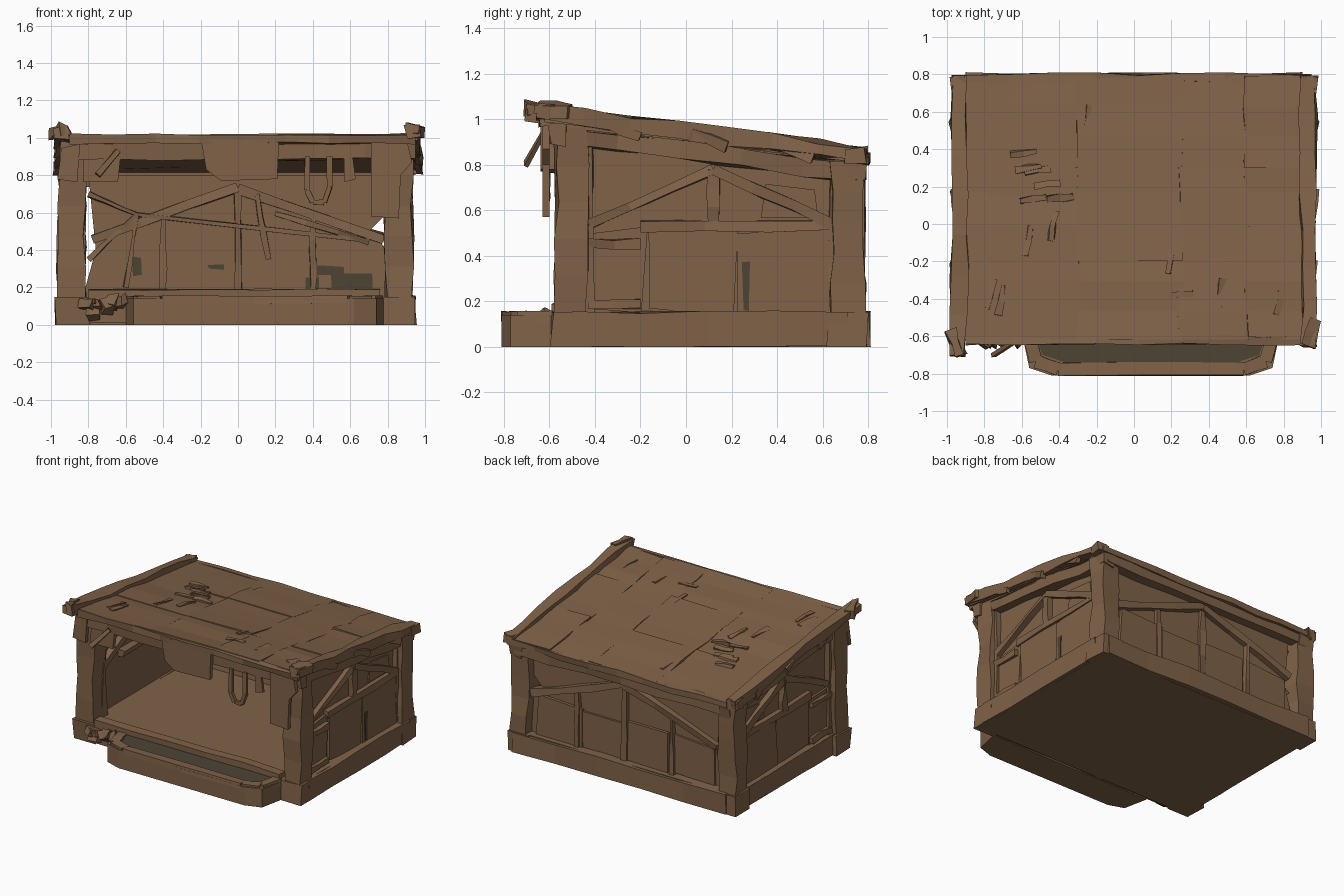
import bpy, bmesh, random
from mathutils import Vector

random.seed(7)
if "Cube" in bpy.data.objects:
    bpy.data.objects.remove(bpy.data.objects["Cube"], do_unlink=True)


def material(name, rgb):
    mat = bpy.data.materials.new(name)
    mat.use_nodes = True
    mat.diffuse_color = (*rgb, 1)
    mat.node_tree.nodes["Principled BSDF"].inputs["Base Color"].default_value = (*rgb, 1)
    return mat


WOOD = material("weathered brown wood", (0.215, 0.122, 0.065))
DARK = material("dark olive stain", (0.075, 0.058, 0.034))
X, Y, Z = Vector((1, 0, 0)), Vector((0, 1, 0)), Vector((0, 0, 1))

# Main levels and lines of the shelter
FLOOR, RAIL = 0.15, 0.53
WALL, POST = 0.86, 0.14
FRONT, BACK = -0.5, 0.71
EAVE_FRONT, EAVE_BACK = -0.62, 0.79
SIDES = {"right": -1, "left": 1}
uniform = random.uniform


def roof_z(y):
    return 1.015 - 0.12 * (y - EAVE_FRONT)


def finish(name, bm, mat=WOOD):
    for vert in bm.verts:
        vert.co.z = max(vert.co.z, 0)
    bmesh.ops.recalc_face_normals(bm, faces=bm.faces)
    mesh = bpy.data.meshes.new(name)
    bm.to_mesh(mesh)
    bm.free()
    mesh.materials.append(mat)
    bpy.context.collection.objects.link(bpy.data.objects.new(name, mesh))


def beam(name, start, end, width, depth, ref=Y, parts=3, rough=0.009):
    """Rough timber between two points; depth is measured along ref."""
    start, end = Vector(start), Vector(end)
    along = (end - start).normalized()
    deep = (ref - along * ref.dot(along)).normalized()
    wide = along.cross(deep)
    bm = bmesh.new()
    rings = []
    for i in range(parts + 1):
        centre = start.lerp(end, i / parts)
        rings.append([bm.verts.new(centre
                                   + wide * (a * width / 2 + uniform(-rough, rough))
                                   + deep * (b * depth / 2 + uniform(-rough, rough)))
                      for a, b in ((-1, -1), (1, -1), (1, 1), (-1, 1))])
    for ring, after in zip(rings, rings[1:]):
        for k in range(4):
            bm.faces.new((ring[k], ring[k - 1], after[k - 1], after[k]))
    bm.faces.new(rings[0])
    bm.faces.new(rings[-1])
    finish(name, bm)


def plate(name, points, axis, at, thick, mat=WOOD):
    """Flat outline extruded along an axis."""
    slot = (X, Y, Z).index(axis)
    bm = bmesh.new()
    corners = []
    for point in points:
        place = list(point)
        place.insert(slot, at)
        corners.append(bm.verts.new(place))
    grown = bmesh.ops.extrude_face_region(bm, geom=[bm.faces.new(corners)])["geom"]
    bmesh.ops.translate(bm, vec=axis * thick,
                        verts=[g for g in grown if isinstance(g, bmesh.types.BMVert)])
    finish(name, bm, mat)


def ragged(left, right, low, high, rough=0.02):
    """Outline of a board with uneven corners."""
    return [(a + uniform(-rough, rough), b + uniform(-rough, rough))
            for a, b in ((left, low), (right, low), (right, high), (left, high))]


# Foundation, skirting and front sill
half = FLOOR / 2
plate("foundation", ragged(-0.94, 0.92, -0.56, 0.78, 0.005), Z, 0, FLOOR)
for side, s in SIDES.items():
    beam(side + "_skirting", (s * 0.9, FRONT, half), (s * 0.9, BACK, half), FLOOR, 0.09, X, 4)
beam("back_skirting", (-0.9, 0.76, half), (0.9, 0.76, half), FLOOR, 0.09, Y, 5)
beam("front_sill", (-0.8, -0.55, 0.1), (0.76, -0.55, 0.1), 0.18, 0.07, Y, 5, 0.006)
beam("back_floor_rail", (-0.8, 0.66, FLOOR), (0.76, 0.66, FLOOR), 0.07, 0.06, Y, 5)


# Front step with a raised rim and a stained tread
def step_outline(inset):
    left, right, front = inset - 0.6, 0.78 - inset, inset - 0.81
    cut, rear = 0.04, -0.58
    return [(left, rear), (left + cut, front + cut), (left + cut * 4, front),
            (right - cut * 4, front), (right - cut, front + cut), (right, rear)]


plate("step", step_outline(0), Z, 0, FLOOR - 0.01)
rim = [Vector((x, y, FLOOR - 0.015)) for x, y in step_outline(0.035)]
for i, (start, end) in enumerate(zip(rim, rim[1:])):
    beam(f"step_rim_{i}", start, end, 0.07, 0.04, Z, 2, 0.004)
plate("step_tread_stain", step_outline(0.07), Z, FLOOR - 0.01, 0.006, DARK)

# Corner posts on plinths
for side, s in SIDES.items():
    x = s * WALL + (s - 1) * 0.015
    for end, y in (("front", FRONT), ("back", BACK)):
        beam(f"{end}_{side}_plinth", (x, y, 0), (x, y, FLOOR), 0.18, 0.18, Y, 1)
        beam(f"{end}_{side}_post", (x, y, FLOOR), (x, y, roof_z(y) - 0.04), POST, POST, Y, 5, 0.013)

# Side walls: overlapping boards, rail, studs and sloping braces
stud_y, brace_top = 0.12, 0.78
wall_front, wall_back = -0.43, 0.65
side_braces = {
    "rail": ((-0.2, RAIL), (wall_back, RAIL)),
    "middle_stud": ((stud_y, RAIL), (stud_y, brace_top)),
    "front_brace": ((wall_front, RAIL), (stud_y, brace_top)),
    "back_brace": ((stud_y, brace_top), (wall_back, RAIL)),
    "front_stud": ((wall_front, FLOOR), (wall_front, 0.9)),
    "back_stud": ((wall_back, FLOOR), (wall_back, brace_top)),
}
for side, s in SIDES.items():
    wall = s * WALL - 0.01
    plate(side + "_wall", [(wall_front, FLOOR), (wall_back, FLOOR), (wall_back, 0.8), (wall_front, 0.94)],
          X, wall, s * 0.012)
    seams = (wall_front, -0.18, 0.21, wall_back)
    for i, (near, far) in enumerate(zip(seams, seams[1:])):
        plate(f"{side}_lower_panel_{i}", ragged(near, far, FLOOR, RAIL - 0.02), X, wall, s * (0.03 + i * 0.006))
    plate(side + "_upper_panel", ragged(0.34, 0.58, 0.57, 0.7), X, wall, s * 0.022)
    for part, (start, end) in side_braces.items():
        beam(f"{side}_{part}", (wall, *start), (wall, *end), 0.045, 0.1, X)
    for part, z in (("foot", 0.19), ("split", 0.45)):
        beam(f"{side}_{part}_board", (wall + s * 0.04, wall_front, z), (wall + s * 0.04, -0.2, z), 0.04, 0.03, X, 2)
    beam(side + "_eave_beam", (s * 0.88, FRONT - half, 0.93), (s * 0.88, EAVE_BACK, 0.76), 0.08, 0.1, X, 5, 0.012)

# Back wall with broken edges beside the posts
plate("back_wall", [(-0.83, FLOOR), (-0.76, 0.4), (-0.8, 0.8), (0.8, 0.8), (0.8, 0.6),
                    (0.7, 0.5), (0.8, 0.4), (0.8, FLOOR)], Y, 0.69, 0.025)
for i in range(4):
    left = -0.74 + i * 0.37
    plate(f"back_lower_panel_{i}", ragged(left, left + 0.36, FLOOR, 0.44), Y, BACK, 0.02 + i % 2 * 0.008)

# Back framing: a pair of sloping braces outside, thin crossing braces inside
peak = (0, BACK, 0.73)
beam("back_peak_stud", (0, BACK, FLOOR), peak, 0.04, 0.07)
for side, s in SIDES.items():
    beam(f"back_{side}_brace", peak, (s * 0.78, BACK, 0.46), 0.05, 0.09)
    beam(f"back_{side}_stud", (s * 0.4, BACK, FLOOR), (s * 0.4, BACK, 0.6), 0.03, 0.08)
joint = (-0.54, 0.59)
inner_braces = [((-0.8, 0.7), joint), (joint, (0.7, 0.45)), ((-0.8, 0.35), joint),
                (joint, (-0.6, 0.2)), ((0.1, 0.7), (0.16, 0.35)), ((0.2, 0.6), (0.7, 0.44))]
for i, (start, end) in enumerate(inner_braces):
    (ax, az), (bx, bz) = start, end
    beam(f"inner_brace_{i}", (ax, 0.68, az), (bx, 0.68, bz), 0.025, 0.04, rough=0.006)

# Front and back eave beams
beam("back_eave_beam", (-0.9, 0.75, brace_top), (0.9, 0.75, brace_top), 0.08, 0.07, Y, 6)
beam("front_eave_beam", (-0.95, -0.56, 0.935), (0.95, -0.56, 0.935), 0.1, 0.08, Y, 7)

# Boards and a loop hanging from the front eave
plate("hanging_board", [(-0.2, 1), (-0.17, 0.83), (-0.09, 0.77), (0.21, 0.78), (0.22, 1)], Y, -0.64, 0.03)
plate("hanging_side_board", [(0.71, 1), (0.71, 0.58), (0.86, 0.57), (0.87, 0.8), (0.93, 0.87), (0.9, 1)],
      Y, -0.63, 0.03)
plate("corner_knee_board", ragged(-0.83, -0.64, 0.75, 0.95), Y, -0.59, 0.03)
plate("corner_splinter", ragged(-0.95, -0.85, 0.76, 0.95), Y, -0.61, 0.03)
plate("small_hanging_chip", ragged(0.57, 0.62, 0.77, 0.9, 0.01), Y, -0.6, 0.02)
loop = [Vector((0.43 + a * 0.06, -0.61, z)) for a, z in
        ((-1, 0.9), (-1, 0.72), (-0.5, 0.655), (0.5, 0.655), (1, 0.74), (1, 0.9))]
for i, (start, end) in enumerate(zip(loop, loop[1:])):
    beam(f"hanging_loop_{i}", start, end, 0.028, 0.025, Y, 1, 0.003)
beam("loose_stick", (-0.75, -0.7, 0.8), (-0.64, -0.63, 0.93), 0.03, 0.02, Y, 1, 0.004)

# Roof: solid slab, overlapping boards and raised splinters
slab_back = roof_z(EAVE_BACK)
plate("roof_slab", [(-0.6, 0.97), (EAVE_BACK, slab_back - 0.04), (EAVE_BACK, slab_back), (-0.6, 1)],
      X, -0.93, 1.86)
columns = (-0.94, -0.29, 0.25, 0.6, 0.95)
rows = (EAVE_FRONT, -0.2, 0.3, EAVE_BACK)
for i, (left, right) in enumerate(zip(columns, columns[1:])):
    for j, (near, far) in enumerate(zip(rows, rows[1:])):
        middle, lift = (left + right) / 2, uniform(-0.02, -0.005)
        far = min(far + 0.05, EAVE_BACK)
        beam(f"roof_board_{i}_{j}", (middle, near, roof_z(near) + lift), (middle, far, roof_z(far) + lift),
             right - left + 0.02, 0.035, Z)
for i in range(16):
    x, y = uniform(-0.85, 0.85), uniform(FRONT, 0.6)
    dx, dy = ((0.14, 0.02), (0.03, 0.16))[i % 2]
    beam(f"roof_splinter_{i}", (x, y, roof_z(y)), (x + dx, y + dy, roof_z(y + dy)), 0.03, 0.02, Z, 2)

# Roof edge boards with rough ends
for side, s in SIDES.items():
    tip = -0.68 + s * 0.025
    beam(side + "_roof_edge", (s * 0.94, tip, 1.03), (s * 0.93, EAVE_BACK, 0.84), 0.085, 0.07, Z, 7, 0.014)
    beam(side + "_front_corner_end", (s * 0.93, tip, 1.045), (s * 0.98, tip + POST, 1.03), 0.06, 0.06, Z, 2, 0.014)
    beam(side + "_back_corner_end", (s * 0.9, 0.75, 0.84), (s * 0.98, 0.74, 0.84), 0.09, 0.07, Z, 2)
    for i in range(3):
        y = i * 0.38 - 0.36
        beam(f"{side}_edge_splinter_{i}", (s * 0.95, y, roof_z(y)), (s * 0.97, y + 0.16, roof_z(y) - 0.06),
             0.03, 0.05, Z, 2, 0.012)
for part, y in (("front", EAVE_FRONT), ("back", EAVE_BACK - 0.01)):
    z = roof_z(y) - 0.02
    beam(part + "_roof_edge", (-0.9, y, z), (0.95, y, z), 0.045, 0.045, Z, 8)

# Rubble beside the step
for i in range(7):
    x, z = uniform(-0.78, -0.64), uniform(0.02, 0.11)
    beam(f"rubble_{i}", (x, -0.58, z), (x + uniform(-0.05, 0.05), -0.64, z + 0.03), 0.06, 0.05, Z, 1, 0.018)

# Thin stain plates on the walls
for i, (left, right, low, high) in enumerate(((0.36, 0.44, 0.19, 0.26), (0.5, 0.72, 0.19, 0.28),
                                              (0.4, 0.56, 0.27, 0.32), (-0.16, -0.08, 0.3, 0.33),
                                              (-0.56, -0.51, 0.26, 0.36))):
    plate(f"back_wall_stain_{i}", ragged(left, right, low, high, 0.01), Y, 0.682, 0.008, DARK)
plate("side_wall_stain", ragged(0.25, 0.28, 0.16, 0.37, 0.005), X, 0.89, 0.007, DARK)
